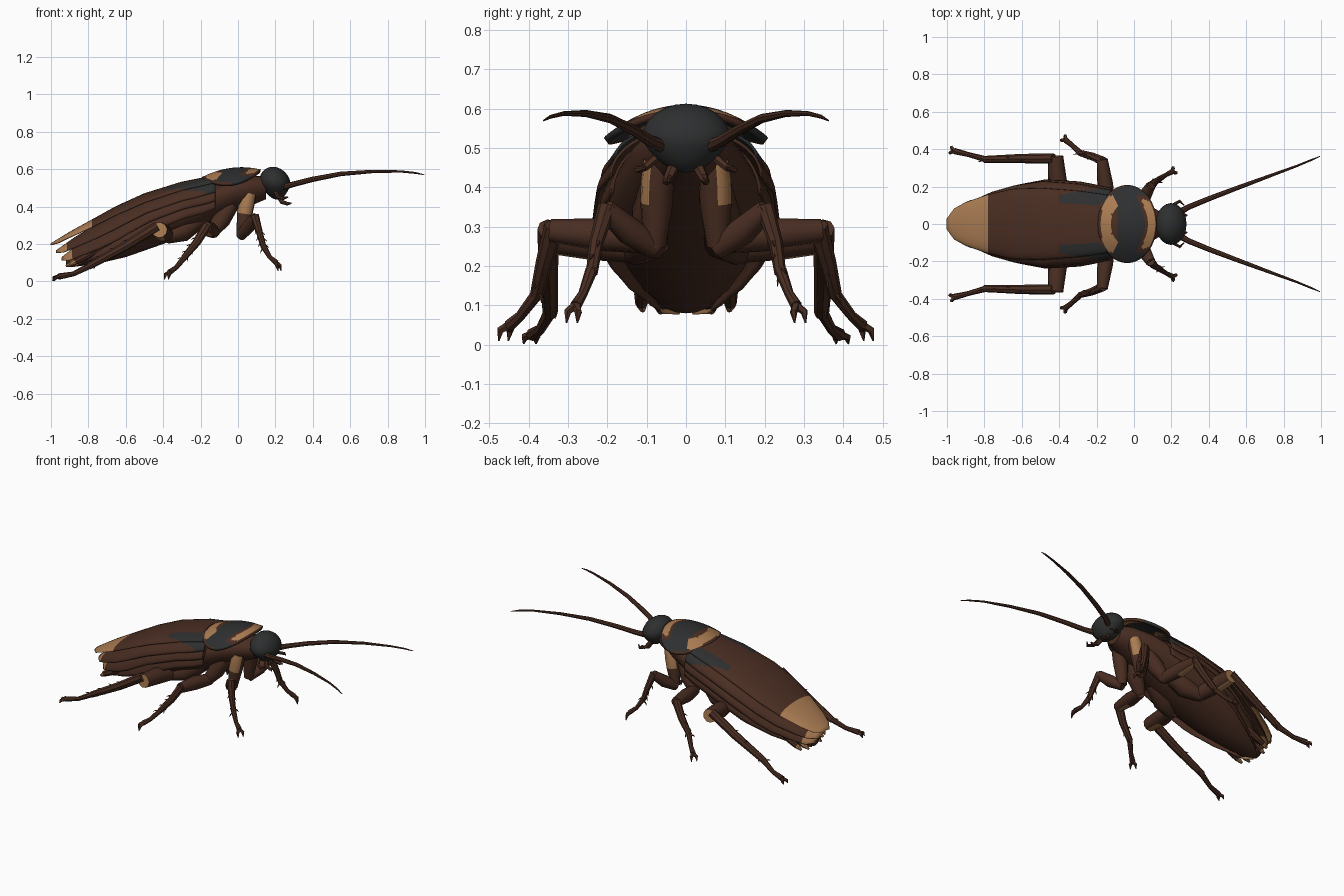
import bpy, bmesh, math
from mathutils import Vector

if "Cube" in bpy.data.objects:
    bpy.data.objects.remove(bpy.data.objects["Cube"])


def material(name, rgb):
    m = bpy.data.materials.new(name)
    m.diffuse_color = (*rgb, 1)
    m.use_nodes = True
    m.node_tree.nodes["Principled BSDF"].inputs["Base Color"].default_value = m.diffuse_color
    return m


BROWN, TAN, DARK = 0, 1, 2
MATS = [material("dark brown", (0.068, 0.027, 0.016)),
        material("tan", (0.40, 0.20, 0.085)),
        material("charcoal", (0.027, 0.028, 0.029))]


def finish(name, bm, rule=None, thick=0, angle=40):
    """Turn a bmesh into an object, colour faces by a rule, shade."""
    bmesh.ops.recalc_face_normals(bm, faces=bm.faces)
    for f in bm.faces:
        f.material_index = rule(f.calc_center_median(), f) if rule else BROWN
    me = bpy.data.meshes.new(name)
    bm.to_mesh(me)
    bm.free()
    ob = bpy.data.objects.new(name, me)
    bpy.context.collection.objects.link(ob)
    for m in MATS:
        me.materials.append(m)
    if thick:
        mod = ob.modifiers.new("thickness", "SOLIDIFY")
        mod.thickness = thick
        mod.offset = 0
    bpy.ops.object.select_all(action="DESELECT")
    ob.select_set(True)
    bpy.context.view_layer.objects.active = ob
    bpy.ops.object.shade_smooth_by_angle(angle=math.radians(angle))
    return ob


def skin(bm, rings, closed=True, caps=True):
    rows = [[bm.verts.new(p) for p in r] for r in rings]
    n = len(rows[0])
    for a, b in zip(rows, rows[1:]):
        for i in range(n if closed else n - 1):
            j = (i + 1) % n
            bm.faces.new((a[i], a[j], b[j], b[i]))
    if caps:
        bm.faces.new(rows[0])
        bm.faces.new(rows[-1])


def tube(bm, pts, radii, sides=8):
    """Sweep a round section along a path."""
    pts = [Vector(p) for p in pts]
    rings, side = [], None
    for i, p in enumerate(pts):
        d = (pts[min(i + 1, len(pts) - 1)] - pts[max(i - 1, 0)]).normalized()
        if side is None:
            side = d.orthogonal()
        side = (side - d * side.dot(d)).normalized()
        up = d.cross(side)
        rings.append([p + radii[i] * (side * math.cos(a) + up * math.sin(a))
                      for a in (2 * math.pi * k / sides for k in range(sides))])
    skin(bm, rings)


def lerp(table, x):
    """Interpolate rows of a table keyed by a falling first column."""
    for a, b in zip(table, table[1:]):
        if x >= b[0] - 1e-6:
            f = (x - a[0]) / (b[0] - a[0])
            return [u + (v - u) * f for u, v in zip(a, b)]
    return table[-1]


# Thorax and abdomen: x, half width, top, middle, bottom
BODY = [(0.15, .06, .56, .5, .44), (0.08, .10, .565, .5, .41), (-.03, .14, .55, .48, .37),
        (-.2, .18, .50, .42, .28), (-.4, .205, .44, .36, .20), (-.6, .18, .37, .28, .13),
        (-.75, .135, .28, .21, .095), (-.86, .085, .19, .14, .08), (-.92, .04, .13, .105, .08)]
bm = bmesh.new()
rings = []
for x, w, top, mid, bot in BODY:
    ring = []
    for k in range(20):
        a = 2 * math.pi * k / 20
        h = (top - mid) if math.sin(a) > 0 else (mid - bot)
        ring.append((x, w * math.cos(a), mid + h * math.sin(a)))
    rings.append(ring)
skin(bm, rings)
finish("body", bm)

# Folded wings, four nested shells: x, inner half width, outer half width, ridge height
WING = [(-.12, .15, .19, .565), (-.3, .175, .225, .53), (-.5, .19, .24, .468),
        (-.65, .185, .218, .40), (-.78, .155, .18, .328), (-.9, .113, .125, .262),
        (-.96, .08, .085, .225), (-1.0, .025, .03, .20)]
SHELLS = [(1, .05, 0), (.94, .09, 0), (1.0, .125, .12), (.98, .165, .36)]
for k, (mult, drop, narrow) in enumerate(SHELLS):
    bm = bmesh.new()
    tip = -1 + .03 * k
    rings = []
    for i in range(45):
        t = i / 44
        xs = -.12 - .88 * t
        _, wi, wo, top = lerp(WING, xs)
        w = (wi if k == 0 else wo) * mult * (1 - narrow * t * t)
        top -= k * (.008 + .028 * t * t)
        d = drop * min(1, w / .2)
        rings.append([(-.12 + (tip + .12) * t, w * math.sin(a), top - d * (1 - math.cos(a)))
                      for a in (math.pi * (j / 24 - .5) for j in range(25))])
    skin(bm, rings, closed=False, caps=False)

    def wing_rule(c, f, k=k, tip=tip):
        if c.x < (-.775 if k == 0 else tip + .05):
            return TAN
        if k < 2 and c.x > -.4 and .105 < abs(c.y) < .155 + .15 * (c.x + .4):
            return DARK
        return BROWN
    finish("wing_layer_%d" % (k + 1), bm, wing_rule, .007)

# Pronotum shield, a domed disc with banded markings
bm = bmesh.new()
rings = []
for i in range(1, 21):
    r = i / 20
    ring = []
    for j in range(64):
        a = 2 * math.pi * j / 64
        u, v = .155 * r * math.cos(a), .203 * r * math.sin(a)
        ring.append((-.035 + u, v, .598 + .13 * u - .08 * (v / .203) ** 2 - 1.2 * u * u))
    rings.append(ring)
skin(bm, rings, caps=False)
bm.verts.ensure_lookup_table()
bm.faces.new(bm.verts[:64])


def shield_rule(c, f):
    u, v = c.x + .035, abs(c.y)
    rim = (u / .155) ** 2 + (v / .203) ** 2
    front = .145 - 2.2 * v * v
    if front - .04 < u and v < .125 and rim < .93:
        return TAN
    if u > front - .055 and v < .15:
        return BROWN
    lobe = .035 * math.exp(-((v - .1) / .035) ** 2)
    if -.138 + 1.2 * v * v < u < -.085 + lobe and v < .15 and rim < .93:
        return TAN
    if u < -.05 and v < .125:
        return BROWN
    return BROWN if rim > .93 and u < 0 else DARK


finish("pronotum_shield", bm, shield_rule, .018)

# Head
bm = bmesh.new()
bmesh.ops.create_uvsphere(bm, u_segments=20, v_segments=12, radius=1)
for v in bm.verts:
    z = v.co.z
    taper = 1 if z > 0 else 1 + .3 * z
    v.co = Vector((.198 + .083 * v.co.x * taper + .012 * -z, .112 * v.co.y * taper, .525 + .088 * z))
finish("head", bm, lambda c, f: DARK)

# Legs: coxa, femur, tibia, tarsus paths with radii (left side, mirrored by s)
LEGS = {
    "front": dict(
        coxa=([(.06, .07, .47), (.048, .073, .42), (.035, .075, .36), (.02, .08, .25)], [.038, .042, .042, .028]),
        femur=([(.015, .08, .245), (.055, .145, .29), (.09, .205, .345)], [.028, .036, .026]),
        tibia=([(.088, .2, .352), (.115, .228, .26), (.138, .24, .18)], [.024, .018, .015]),
        tarsus=([(.135, .24, .19), (.17, .262, .13), (.205, .28, .1)], [.016, .012, .015])),
    "middle": dict(
        coxa=([(-.04, .07, .41), (-.09, .09, .33), (-.14, .11, .26)], [.045, .05, .032]),
        femur=([(-.13, .1, .265), (-.155, .22, .28), (-.17, .345, .29)], [.034, .042, .03]),
        tibia=([(-.165, .335, .3), (-.22, .36, .21), (-.29, .38, .125)], [.026, .022, .017]),
        tarsus=([(-.285, .378, .13), (-.33, .42, .075), (-.365, .448, .05)], [.016, .013, .016])),
    "hind": dict(
        coxa=([(-.2, .07, .34), (-.3, .1, .27), (-.385, .13, .235)], [.05, .06, .035]),
        femur=([(-.38, .11, .245), (-.41, .24, .265), (-.42, .362, .275)], [.04, .05, .042]),
        tibia=([(-.43, .35, .295), (-.6, .35, .19), (-.8, .345, .08)], [.028, .025, .019]),
        tarsus=([(-.79, .345, .085), (-.88, .37, .04), (-.96, .39, .026)], [.017, .013, .017])),
}
for s, side in ((1, "left"), (-1, "right")):
    def flip(pts):
        return [Vector((p[0], p[1] * s, p[2])) for p in pts]

    for which, parts in LEGS.items():
        for part, (pts, radii) in parts.items():
            bm = bmesh.new()
            path = flip(pts)
            tube(bm, path, radii, 10 if part in ("coxa", "femur") else 8)
            if part == "tibia":     # spines
                a, b = path[0], path[-1]
                d = (b - a).normalized()
                out = d.cross(Vector((0, 1, 0))).normalized()
                for i in range(7):
                    p = a.lerp(b, .4 + .6 * i / 6)
                    o = (out if i % 2 else -out) + Vector((0, .5 * (i % 3 - 1), 0))
                    tube(bm, [p, p + o * .018 + d * .012, p + o * .026 + d * .026], [.006, .004, .001], 4)
            if part == "tarsus":    # paired claws
                e = path[-1]
                d = (e - path[0]).normalized()
                w = d.cross(Vector((0, 0, 1))).normalized()
                for q in (-1, 1):
                    tip = e + d * .022 + w * q * .016
                    low = tip + d * .008 - Vector((0, 0, .022))
                    low.z = max(low.z, .002)
                    tube(bm, [e, tip, low], [.012, .01, .002], 5)

            def leg_rule(c, f, which=which, part=part, s=s):
                if part == "coxa" and which == "front":
                    if c.z > .37 and f.normal.y * s > .25:
                        return TAN
                if part == "femur" and which != "front":
                    if which == "hind" and len(f.verts) > 4 and abs(c.y) > .3:
                        return TAN
                    if f.normal.z < -.75 and abs(c.y) > .22:
                        return TAN
                return BROWN
            finish("%s_%s_%s" % (side, which, part), bm, leg_rule)

    # Antenna
    bm = bmesh.new()
    tube(bm, flip([(.24, .06, .505), (.29, .09, .518), (.4, .135, .546), (.55, .192, .575), (.72, .255, .588),
                   (.87, .31, .588), (.95, .343, .58), (.995, .362, .57)]),
         [.018, .015, .014, .012, .009, .006, .005, .002])
    finish(side + "_antenna", bm)

    # Mouth palps
    bm = bmesh.new()
    tube(bm, flip([(.2, .07, .48), (.215, .105, .45), (.245, .122, .445), (.268, .1, .45)]),
         [.012, .01, .009, .003], 6)
    tube(bm, flip([(.22, .03, .455), (.235, .045, .425), (.265, .05, .415), (.285, .045, .418)]),
         [.015, .012, .01, .004], 6)
    finish(side + "_palps", bm)

    # Tail cerci
    bm = bmesh.new()
    tube(bm, flip([(-.74, .1, .18), (-.82, .112, .13), (-.87, .113, .105), (-.9, .11, .088)]), [.02, .02, .016, .007])
    tube(bm, flip([(-.78, .05, .15), (-.85, .06, .115), (-.89, .064, .095), (-.92, .065, .082)]), [.02, .02, .016, .006])
    finish(side + "_cerci", bm, lambda c, f: TAN if c.x < -.87 else BROWN)
